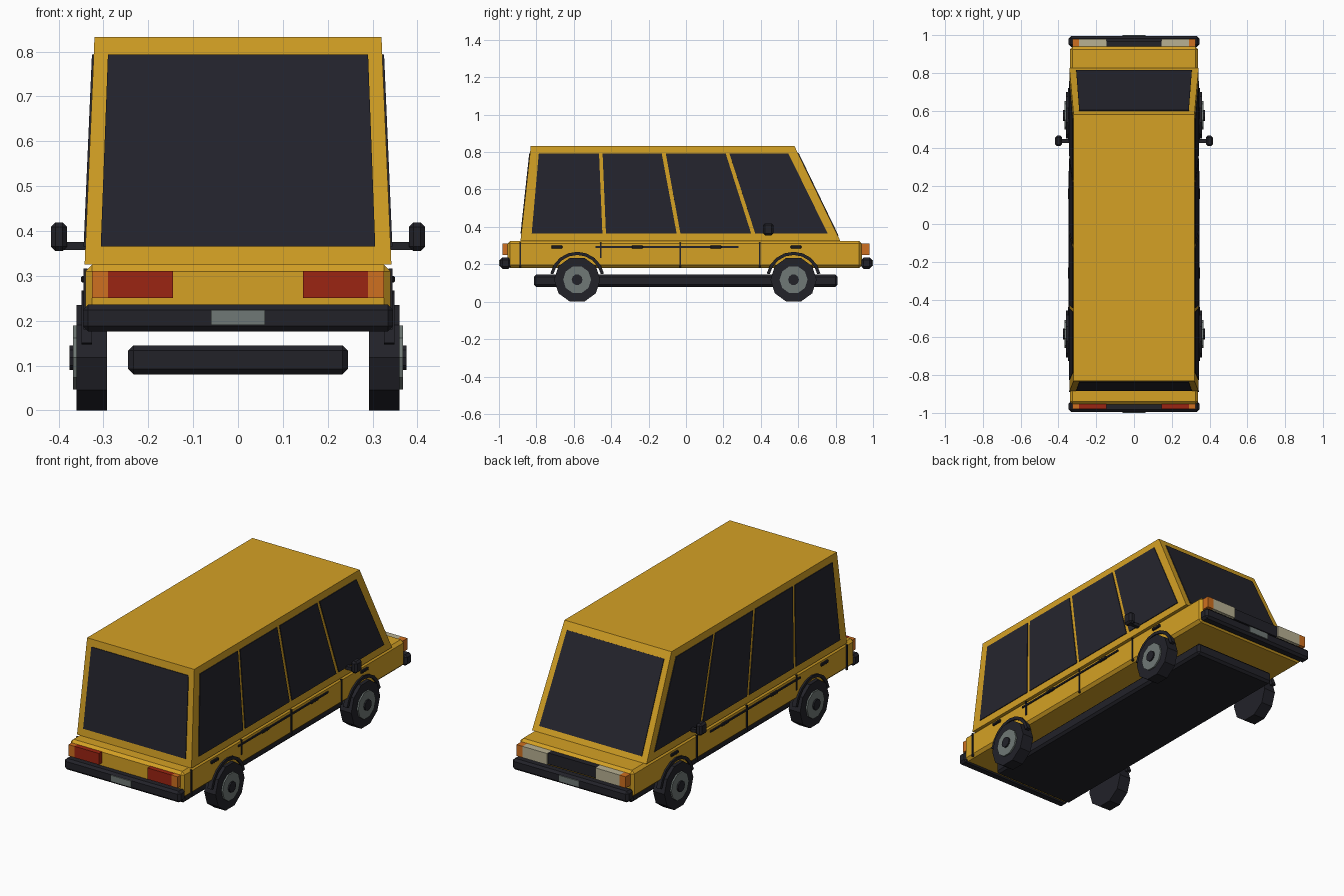
import bpy, bmesh, math
from mathutils import Vector

if "Cube" in bpy.data.objects:
    bpy.data.objects.remove(bpy.data.objects["Cube"])


def material(name, rgb):
    m = bpy.data.materials.new(name)
    m.diffuse_color = (*rgb, 1)
    m.use_nodes = True
    m.node_tree.nodes["Principled BSDF"].inputs["Base Color"].default_value = m.diffuse_color
    return m


YELLOW = material("yellow paint", (0.66, 0.355, 0.018))
GLASS = material("dark glass", (0.018, 0.018, 0.027))
BLACK = material("black rubber", (0.016, 0.016, 0.022))
GREY = material("grey metal", (0.16, 0.19, 0.18))
RED = material("red lens", (0.33, 0.018, 0.006))
ORANGE = material("orange lens", (0.62, 0.16, 0.014))
CREAM = material("cream lens", (0.48, 0.44, 0.29))


def finish(name, bm, mat):
    bmesh.ops.recalc_face_normals(bm, faces=bm.faces[:])
    me = bpy.data.meshes.new(name)
    bm.to_mesh(me)
    bm.free()
    me.materials.append(mat)
    ob = bpy.data.objects.new(name, me)
    bpy.context.collection.objects.link(ob)
    return ob


def box(name, x, y, z, mat, bevel=0):
    """Box from (min, max) ranges, with optional chamfered edges."""
    bm = bmesh.new()
    bmesh.ops.create_cube(bm, size=1)
    for v in bm.verts:
        v.co = Vector([(r[0] + r[1]) / 2 + c * (r[1] - r[0])
                       for r, c in zip((x, y, z), v.co)])
    if bevel:
        bmesh.ops.bevel(bm, geom=bm.edges[:], offset=bevel, segments=1, affect='EDGES')
    return finish(name, bm, mat)


def loft(name, a, b, mat):
    """Closed solid between two matching outlines."""
    bm = bmesh.new()
    va, vb = [[bm.verts.new(p) for p in pts] for pts in (a, b)]
    n = len(a)
    bm.faces.new(va)
    bm.faces.new(vb)
    for i in range(n):
        bm.faces.new((va[i], va[(i + 1) % n], vb[(i + 1) % n], vb[i]))
    return finish(name, bm, mat)


def plate(name, pts, mat, t=0.004):
    """Thin pane lying on a flat slanted surface."""
    p = [Vector(q) for q in pts]
    n = (p[1] - p[0]).cross(p[2] - p[0]).normalized() * t
    return loft(name, [q - n for q in p], [q + n for q in p], mat)


def span(s, a, b):
    return tuple(sorted((s * a, s * b)))


# Cabin shape: bottom and top levels
Z0, Z1 = 0.325, 0.832


def at(z, bottom, top):
    return bottom + (top - bottom) * (z - Z0) / (Z1 - Z0)


def cab_x(z): return at(z, 0.342, 0.32)
def cab_front(z): return at(z, 0.825, 0.58)
def cab_rear(z): return at(z, -0.885, -0.83)


# Body and cabin
box("lower_body", (-0.34, 0.34), (-0.955, 0.94), (0.18, 0.325), YELLOW, 0.015)


def ring(z):
    w = cab_x(z)
    return [(-w, cab_rear(z), z), (w, cab_rear(z), z), (w, cab_front(z), z), (-w, cab_front(z), z)]


loft("cabin", ring(Z0), ring(Z1), YELLOW)
box("chassis", (-0.245, 0.245), (-0.814, 0.81), (0.08, 0.145), BLACK, 0.012)

# Windscreen and rear window
LO, HI = 0.365, 0.793
for name, f, lo in (("windscreen", cab_front, 0.352), ("rear_window", cab_rear, LO)):
    plate(name, [(-0.306, f(lo), lo), (0.306, f(lo), lo),
                 (0.29, f(HI), HI), (-0.29, f(HI), HI)], GLASS)

# Side panes: bottom start, bottom end, top end, top start
PANES = [(-0.825, -0.447, -0.465, -0.787), (-0.428, -0.05, -0.13, -0.446),
         (-0.03, 0.348, 0.212, -0.108), (0.37, 0.757, 0.547, 0.232)]

for s, side in ((1, "right"), (-1, "left")):
    for i, (a, b, c, d) in enumerate(PANES):
        plate(f"side_window_{side}_{i}",
              [(s * cab_x(z), y, z) for y, z in ((a, LO), (b, LO), (c, HI), (d, HI))], GLASS)

    # Door seams, trim strip and handles
    for y, z in ((-0.885, 0.18), (-0.457, 0.235), (-0.032, 0.18), (0.395, 0.18)):
        box("door_seam_" + side, span(s, 0.335, 0.344), (y - 0.004, y + 0.004), (z, 0.316), BLACK)
    box("trim_strip_" + side, span(s, 0.335, 0.346), (-0.485, 0.28), (0.288, 0.297), BLACK)
    for y in (-0.69, -0.26, 0.16, 0.588):
        box("door_handle_" + side, span(s, 0.335, 0.35), (y - 0.03, y + 0.03),
            (0.285, 0.3), BLACK, 0.003)

    # Mirror
    box("mirror_arm_" + side, span(s, 0.33, 0.39), (0.43, 0.45), (0.357, 0.375), BLACK)
    box("mirror_" + side, span(s, 0.381, 0.417), (0.412, 0.468), (0.355, 0.419), BLACK, 0.01)

    # Wheels and arches
    for y in (-0.582, 0.575):
        def disc(name, r, x0, x1, mat, n=10):
            pts = [(y + r * math.cos(2 * math.pi * k / n),
                    0.1175 + r * math.sin(2 * math.pi * k / n)) for k in range(n)]
            loft(f"{name}_{side}", [(s * x0, *p) for p in pts], [(s * x1, *p) for p in pts], mat)
        disc("tyre", 0.1235, 0.292, 0.36, BLACK)
        disc("wheel_rim", 0.075, 0.35, 0.368, GREY)
        disc("wheel_hub", 0.029, 0.36, 0.376, BLACK)
        steps = [math.radians(12 + 156 * k / 8) for k in range(9)]
        arc = [(y + r * math.cos(t), 0.12 + r * math.sin(t))
               for r, ts in ((0.147, steps), (0.13, steps[::-1])) for t in ts]
        loft("wheel_arch_" + side, [(s * 0.325, *p) for p in arc],
             [(s * 0.349, *p) for p in arc], BLACK)

    # Lamps at both ends
    for e, lens, name in ((-1, RED, "tail_lamp_"), (1, CREAM, "head_lamp_")):
        y = span(e, 0.93, 0.98)
        box(name + side, span(s, 0.145, 0.29), y, (0.25, 0.311), lens)
        box("indicator_" + side, span(s, 0.29, 0.326), y, (0.25, 0.311), ORANGE)

# Bumpers, number plates and grille
for e, end in ((-1, "rear"), (1, "front")):
    box(end + "_bumper", (-0.346, 0.346), span(e, 0.938, 0.994), (0.176, 0.236), BLACK, 0.012)
    box(end + "_number_plate", (-0.06, 0.06), span(e, 0.99, 1.0), (0.19, 0.224), GREY)
box("grille", (-0.145, 0.145), (0.93, 0.97), (0.25, 0.311), BLACK)
